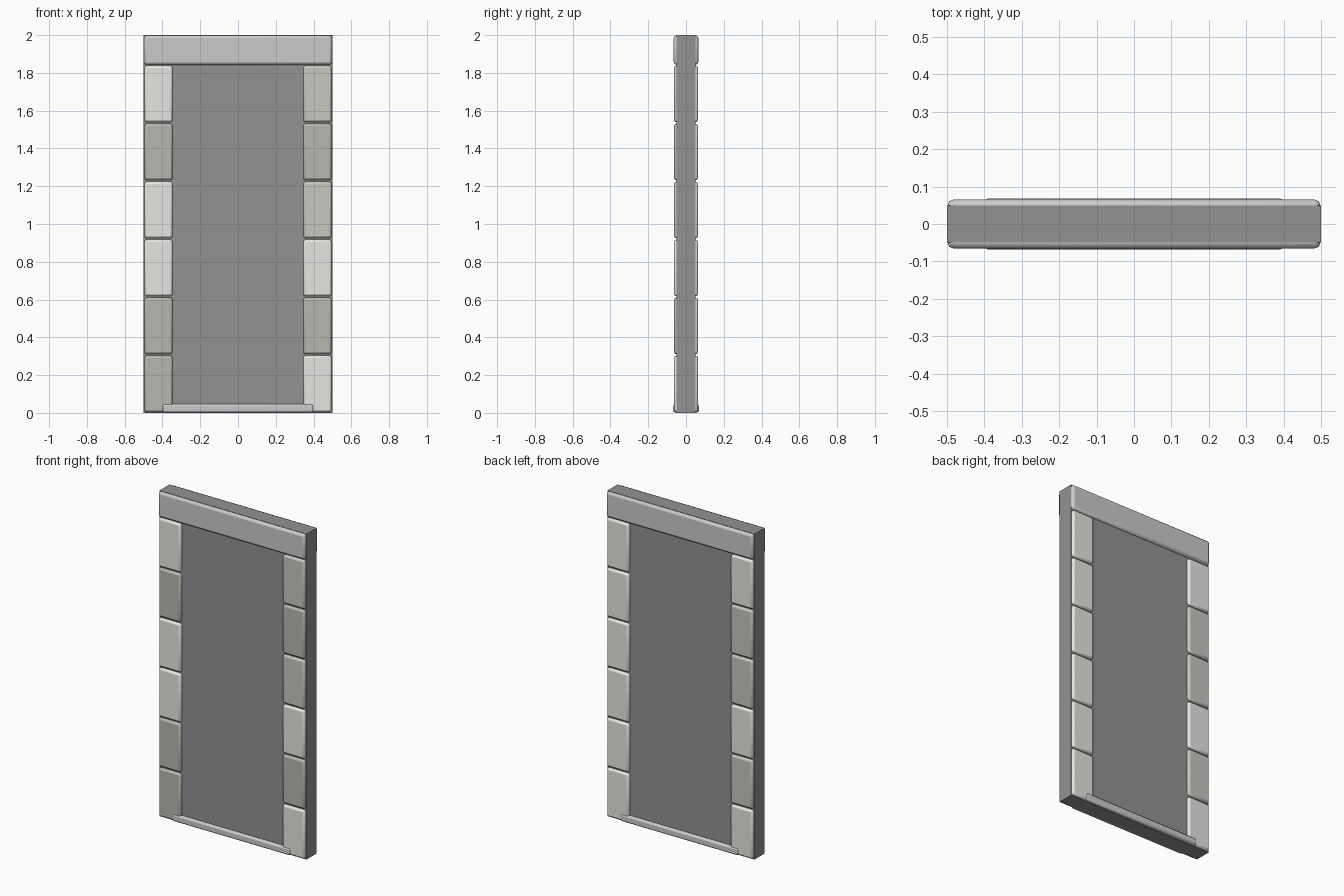
import bpy

if "Cube" in bpy.data.objects:
    bpy.data.objects.remove(bpy.data.objects["Cube"])


def material(name, r, g, b):
    mat = bpy.data.materials.new(name)
    mat.diffuse_color = (r, g, b, 1)
    mat.use_nodes = True
    mat.node_tree.nodes["Principled BSDF"].inputs["Base Color"].default_value = mat.diffuse_color
    return mat


CORE = material("dark_mortar", 0.29, 0.29, 0.29)
LIGHT = material("light_stone", 0.79, 0.79, 0.76)
MID = material("mid_stone", 0.58, 0.57, 0.53)
DARK = material("dark_stone", 0.48, 0.47, 0.43)
TRIM = material("trim_stone", 0.78, 0.78, 0.77)


def block(name, x, y, z, mat, bevel=0.0):
    """Box from (min, max) ranges, with softly rounded edges."""
    x, y, z = sorted(x), sorted(y), sorted(z)
    bpy.ops.mesh.primitive_cube_add(
        size=1, location=[(a + b) / 2 for a, b in (x, y, z)])
    ob = bpy.context.object
    ob.name = name
    ob.scale = [b - a for a, b in (x, y, z)]
    bpy.ops.object.transform_apply(location=False, rotation=False, scale=True)
    ob.data.materials.append(mat)
    if bevel:
        mod = ob.modifiers.new("rounded_edges", 'BEVEL')
        mod.width = bevel
        mod.segments = 2
        bpy.ops.object.shade_smooth_by_angle()
    return ob


# Dark core panel
block("core_panel", (-0.5, 0.5), (-0.049, 0.049), (0, 2), CORE)

# Lintel across the top
block("lintel", (-0.498, 0.498), (-0.065, 0.065), (1.843, 1.998), TRIM, 0.014)

# Threshold along the bottom
block("threshold", (-0.4, 0.4), (-0.068, 0.068), (0.002, 0.046), TRIM, 0.01)

# Stone shades from bottom to top for each column
shades = {
    ("front", "left"): (DARK, DARK, LIGHT, LIGHT, DARK, LIGHT),
    ("front", "right"): (LIGHT, DARK, LIGHT, MID, DARK, MID),
    ("back", "left"): (LIGHT, MID, LIGHT, MID, MID, LIGHT),
    ("back", "right"): (LIGHT, LIGHT, LIGHT, LIGHT, LIGHT, LIGHT),
}

# Jamb stones up both sides, on the front and back faces
pitch = 1.842 / 6
for (face, side), column in shades.items():
    sx = -1 if side == "left" else 1
    sy = -1 if face == "front" else 1
    for i, mat in enumerate(column):
        z = (i * pitch + 0.004, (i + 1) * pitch - 0.004)
        block(f"{face}_{side}_jamb_stone_{i + 1}",
              (sx * 0.346, sx * 0.496), (0, sy * 0.064), z, mat, 0.012)
